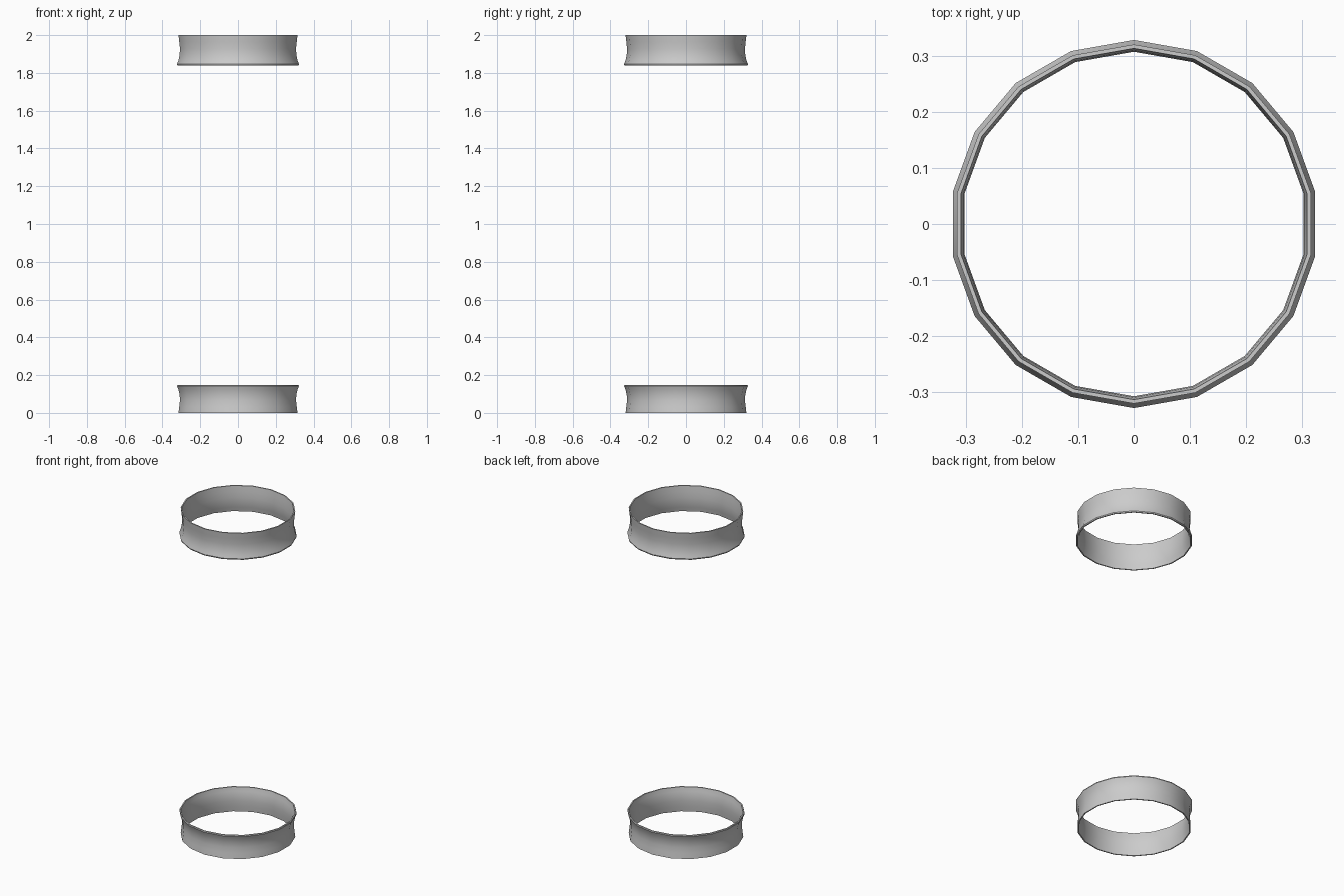
import bpy, bmesh, math

if "Cube" in bpy.data.objects:
    bpy.data.objects.remove(bpy.data.objects["Cube"])

SIDES = 18


def ring(name, profile):
    # Revolve a closed (radius, z) cross-section, with a corner on +y
    bm = bmesh.new()
    rows = []
    for i in range(SIDES):
        a = math.pi / 2 + 2 * math.pi * i / SIDES
        rows.append([bm.verts.new((r * math.cos(a), r * math.sin(a), z)) for r, z in profile])
    n = len(profile)
    for i in range(SIDES):
        p, q = rows[i], rows[(i + 1) % SIDES]
        for j in range(n):
            k = (j + 1) % n
            bm.faces.new((p[j], q[j], q[k], p[k]))
    bmesh.ops.recalc_face_normals(bm, faces=bm.faces)
    mesh = bpy.data.meshes.new(name)
    bm.to_mesh(mesh)
    bm.free()
    obj = bpy.data.objects.new(name, mesh)
    bpy.context.collection.objects.link(obj)
    bpy.ops.object.select_all(action='DESELECT')
    obj.select_set(True)
    bpy.context.view_layer.objects.active = obj
    bpy.ops.object.shade_smooth_by_angle(angle=math.radians(30))
    return obj


# Waisted wall: (outer radius, inner radius, fraction from narrow to wide end)
WALL = [(0.320, 0.313, 0.0), (0.316, 0.309, 0.22), (0.312, 0.307, 0.45),
        (0.314, 0.308, 0.65), (0.320, 0.313, 0.83), (0.328, 0.318, 0.96),
        (0.326, 0.319, 1.0)]


def section(z_narrow, z_wide):
    def z(t):
        return z_narrow + (z_wide - z_narrow) * t
    return [(o, z(t)) for o, _, t in WALL] + [(i, z(t)) for _, i, t in reversed(WALL)]


# Upper band flares downward, lower band flares upward
ring("upper_band", section(2.0, 1.84))
ring("lower_band", section(0.0, 0.148))
